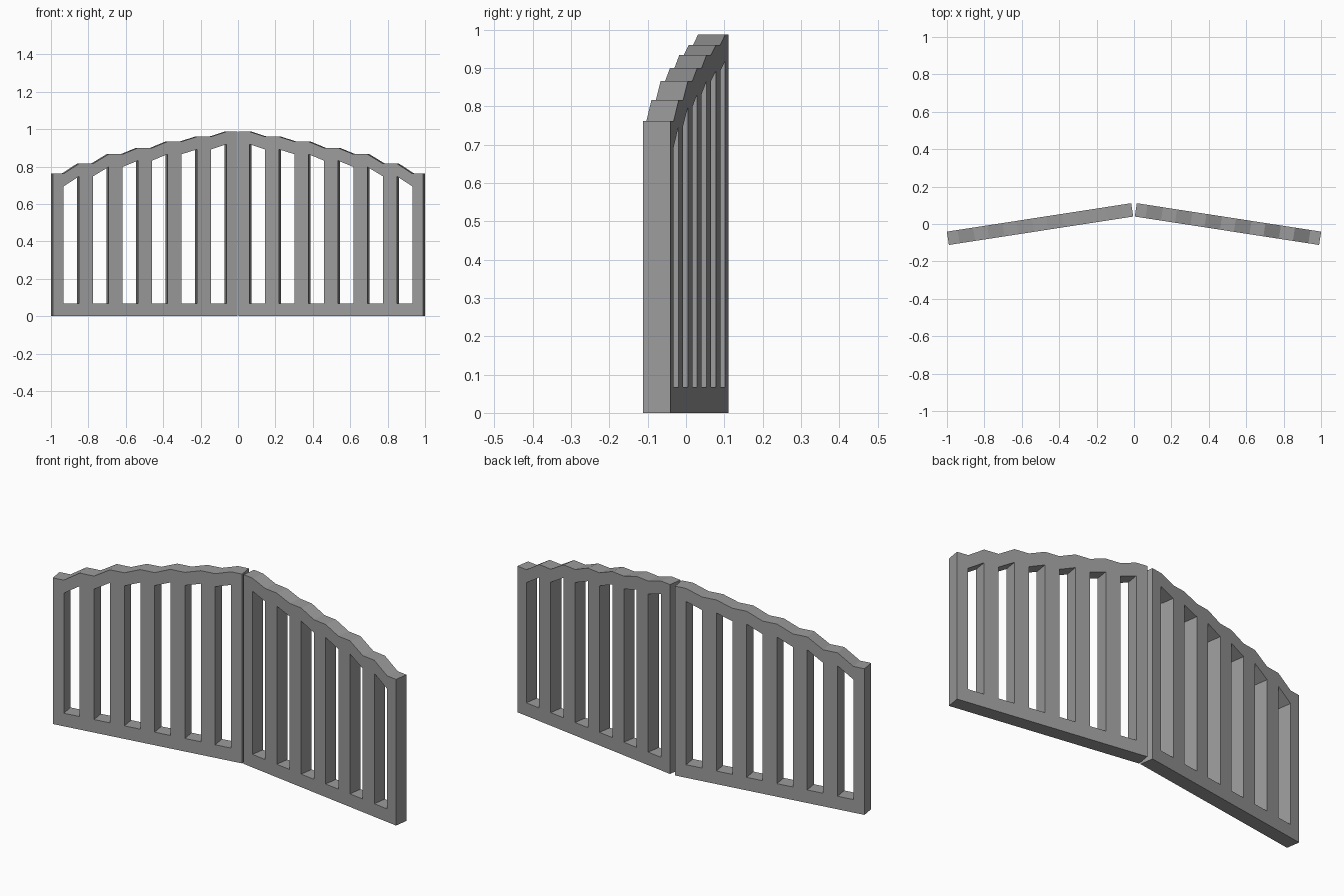
import bpy
import bmesh
import math
from mathutils import Vector

if "Cube" in bpy.data.objects:
    bpy.data.objects.remove(bpy.data.objects["Cube"], do_unlink=True)

# Single grey finish
grey = bpy.data.materials.new("grey_paint")
grey.use_nodes = True
colour = (0.33, 0.33, 0.33, 1.0)
grey.diffuse_color = colour
grey.node_tree.nodes["Principled BSDF"].inputs["Base Color"].default_value = colour

THICK = 0.072                      # leaf thickness
RAIL = 0.068                       # height of bottom and top rails
END, BAR, SLOT = 0.058, 0.0757, 0.0838
STEPS = [0.987, 0.960, 0.934, 0.900, 0.866, 0.816, 0.762]   # top of each bar, inner to outer
INNER = Vector((0.004, 0.040))     # inner front corner of the leaf
ANGLE = math.radians(8.77)


def make_leaf(name, side):
    """One gate leaf: side = 1 for +x, -1 for -x."""
    along = Vector((math.cos(ANGLE), -math.sin(ANGLE)))
    back = Vector((math.sin(ANGLE), math.cos(ANGLE))) * THICK

    # Both edges of every bar, with the bar's top height
    stations, u = [], 0.0
    for i, top in enumerate(STEPS):
        width = END if i in (0, len(STEPS) - 1) else BAR
        stations += [(u, top), (u + width, top)]
        u += width + SLOT

    bm = bmesh.new()
    columns = []
    for u, top in stations:
        p = INNER + along * u
        columns.append([bm.verts.new((side * p.x, p.y, z))
                        for z in (0, RAIL, top - RAIL, top)])

    # Rails run the whole width, bars fill every other column
    for i, (a, b) in enumerate(zip(columns, columns[1:])):
        for row in ((0, 1, 2) if i % 2 == 0 else (0, 2)):
            bm.faces.new((a[row], b[row], b[row + 1], a[row + 1]))

    # Give the leaf its thickness
    extruded = bmesh.ops.extrude_face_region(bm, geom=bm.faces[:], use_keep_orig=True)
    verts = [g for g in extruded["geom"] if isinstance(g, bmesh.types.BMVert)]
    bmesh.ops.translate(bm, verts=verts, vec=(side * back.x, back.y, 0))
    bmesh.ops.recalc_face_normals(bm, faces=bm.faces[:])

    mesh = bpy.data.meshes.new(name)
    bm.to_mesh(mesh)
    bm.free()
    mesh.materials.append(grey)
    leaf = bpy.data.objects.new(name, mesh)
    bpy.context.collection.objects.link(leaf)


make_leaf("left_gate_leaf", 1)
make_leaf("right_gate_leaf", -1)
